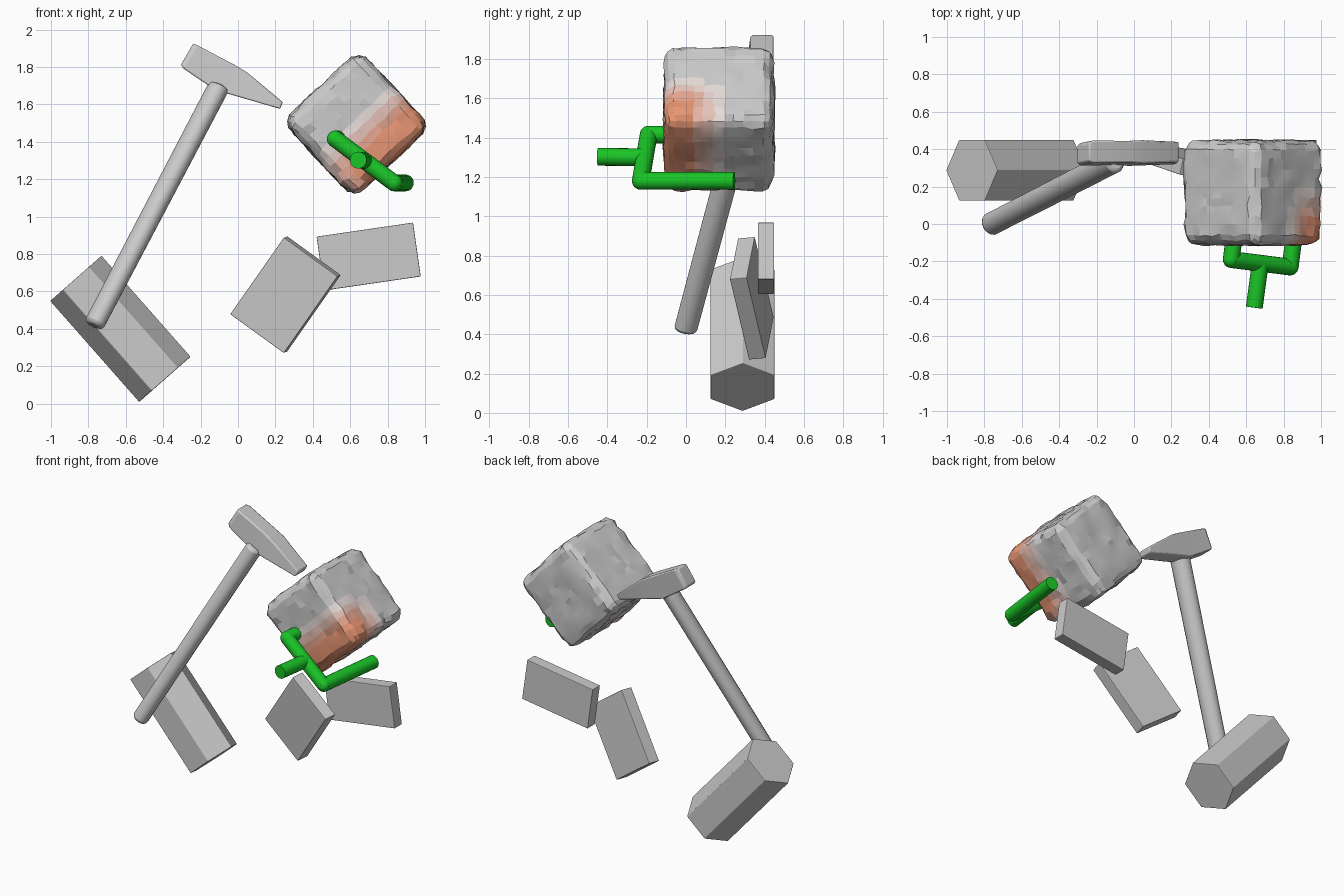
import bpy, bmesh, math, random
from mathutils import Vector, Matrix

if "Cube" in bpy.data.objects:
    bpy.data.objects.remove(bpy.data.objects["Cube"])

random.seed(4)


def material(name, rgb):
    m = bpy.data.materials.new(name)
    m.diffuse_color = (*rgb, 1)
    m.use_nodes = True
    m.node_tree.nodes["Principled BSDF"].inputs["Base Color"].default_value = m.diffuse_color
    return m


def make(name, bm, mats=(), smooth=None, bevel=0):
    bmesh.ops.recalc_face_normals(bm, faces=bm.faces[:])
    me = bpy.data.meshes.new(name)
    bm.to_mesh(me)
    bm.free()
    for m in mats:
        me.materials.append(m)
    ob = bpy.data.objects.new(name, me)
    bpy.context.collection.objects.link(ob)
    if bevel:
        mod = ob.modifiers.new("soft_edges", 'BEVEL')
        mod.width, mod.segments = bevel, 2
        mod.limit_method, mod.angle_limit = 'ANGLE', math.radians(50)
    if smooth:
        bpy.ops.object.select_all(action='DESELECT')
        ob.select_set(True)
        bpy.context.view_layer.objects.active = ob
        bpy.ops.object.shade_smooth_by_angle(angle=math.radians(smooth))
    return ob


def rod(bm, a, b, r1, r2=None, sides=20, spin=0, flat=1):
    """Cylinder or cone from a to b."""
    a, b = Vector(a), Vector(b)
    d = b - a
    rot = d.to_track_quat('Z', 'Y').to_matrix().to_4x4()
    mat = (Matrix.Translation((a + b) / 2) @ rot @ Matrix.Diagonal((1, flat, 1, 1))
           @ Matrix.Rotation(spin, 4, 'Z'))
    bmesh.ops.create_cone(bm, cap_ends=True, segments=sides, radius1=r1,
                          radius2=r1 if r2 is None else r2, depth=d.length, matrix=mat)


def slab(name, top, right, bottom, thick):
    """Block from three corners of its front face, thickened towards the back."""
    t, r, b = Vector(top), Vector(right), Vector(bottom)
    n = (r - t).cross(b - r).normalized()
    n *= thick if n.y > 0 else -thick
    bm = bmesh.new()
    front = [bm.verts.new(p) for p in (t, r, b, t + b - r)]
    back = [bm.verts.new(v.co + n) for v in front]
    bm.faces.new(front)
    bm.faces.new(back[::-1])
    for i in range(4):
        j = (i + 1) % 4
        bm.faces.new((front[i], back[i], back[j], front[j]))
    return make(name, bm, bevel=0.004)


# Rough stone cube with a glowing corner
H, R = 0.28, 0.075
bm = bmesh.new()
bmesh.ops.create_cube(bm, size=2 * H)
bmesh.ops.subdivide_edges(bm, edges=bm.edges[:], cuts=10, use_grid_fill=True)
for v in bm.verts:
    core = Vector([max(-H + R, min(H - R, c)) for c in v.co])
    out = (v.co - core).normalized()
    v.co = core + out * (R + random.uniform(-0.009, 0.007))
    v.co += Vector([random.uniform(-0.009, 0.009) * (1 - abs(o)) for o in out])
grey, hot = Vector((0.8, 0.8, 0.8)), Vector((0.8, 0.3, 0.17))
STEPS = 7
glow = [material(f"stone_heat_{i}", grey.lerp(hot, i / (STEPS - 1))) for i in range(STEPS)]
bm.normal_update()
for f in bm.faces:
    c = f.calc_center_median()
    side = max(0, min(1, (-c.z + 0.02) / 0.14))
    depth = max(0, min(1, (0.04 - c.y) / 0.2))
    ends = max(0, min(1, (0.36 + c.x) / 0.2))
    f.material_index = round(side * depth * ends * (STEPS - 1))
bmesh.ops.transform(bm, verts=bm.verts[:], matrix=Matrix.Translation((0.633, 0.168, 1.495))
                    @ Matrix.Rotation(math.radians(-43), 4, 'Y'))
make("stone_cube", bm, glow, smooth=12)

# Green forked tongs: cross bar, two prongs and a grip
green = material("green", (0.01, 0.55, 0.02))
A, B = Vector((0.52, -0.19, 1.415)), Vector((0.835, -0.23, 1.18))
prong = Vector((0.06, 0.475, 0))
bm = bmesh.new()
rod(bm, A, B, 0.045)
rod(bm, A, A + prong, 0.045)
rod(bm, B, B + prong, 0.045)
rod(bm, (0.643, -0.447, 1.302), (0.675, -0.21, 1.30), 0.045)
for p in (A, B):
    bmesh.ops.create_uvsphere(bm, u_segments=20, v_segments=12, radius=0.045,
                              matrix=Matrix.Translation(p))
make("tongs", bm, [green], smooth=40)

# Hammer handle
bm = bmesh.new()
rod(bm, (-0.772, -0.004, 0.418), (-0.10, 0.34, 1.70), 0.062, 0.066, sides=14, flat=0.85)
make("hammer_handle", bm, smooth=35, bevel=0.02)

# Hammer head: square poll lofted to a wedge
sections = [  # top x, top z, bottom x, bottom z, half depth
    (-0.240, 1.925, -0.305, 1.812, 0.048),
    (-0.215, 1.915, -0.290, 1.790, 0.060),
    (-0.020, 1.812, -0.120, 1.675, 0.058),
    (0.050, 1.770, -0.030, 1.650, 0.062),
    (0.240, 1.612, 0.225, 1.576, 0.055),
]
bm = bmesh.new()
rings = []
for tx, tz, bx, bz, h in sections:
    rings.append([bm.verts.new(p) for p in (
        (tx, 0.387 - h, tz), (tx, 0.387 + h, tz), (bx, 0.372 + h, bz), (bx, 0.372 - h, bz))])
for r, s in zip(rings, rings[1:]):
    for i in range(4):
        j = (i + 1) % 4
        bm.faces.new((r[i], r[j], s[j], s[i]))
bm.faces.new(rings[0])
bm.faces.new(rings[-1][::-1])
make("hammer_head", bm, smooth=20, bevel=0.008)

# Six-sided stone column lying at an angle
bm = bmesh.new()
mid, axis = Vector((-0.629, 0.2875, 0.40)), Vector((0.476, 0, -0.54)) / 2
side = Vector((0.75, 0, 0.66))
ends = []
for s in (-1, 1):
    ends.append([bm.verts.new(mid + axis * s + side * 0.184 * math.cos(k * math.pi / 3)
                 + Vector((0, 0.187 * math.sin(k * math.pi / 3), 0))) for k in range(6)])
    bm.faces.new(ends[-1])
for i in range(6):
    j = (i + 1) % 6
    bm.faces.new((ends[0][i], ends[0][j], ends[1][j], ends[1][i]))
make("hex_column", bm, bevel=0.004)

# Two loose stone slabs
slab("slab_tilted", (0.245, 0.264, 0.888), (0.532, 0.223, 0.68), (0.245, 0.32, 0.27), 0.088)
slab("slab_flat", (0.42, 0.365, 0.893), (0.936, 0.365, 0.968), (0.977, 0.365, 0.68), 0.083)
